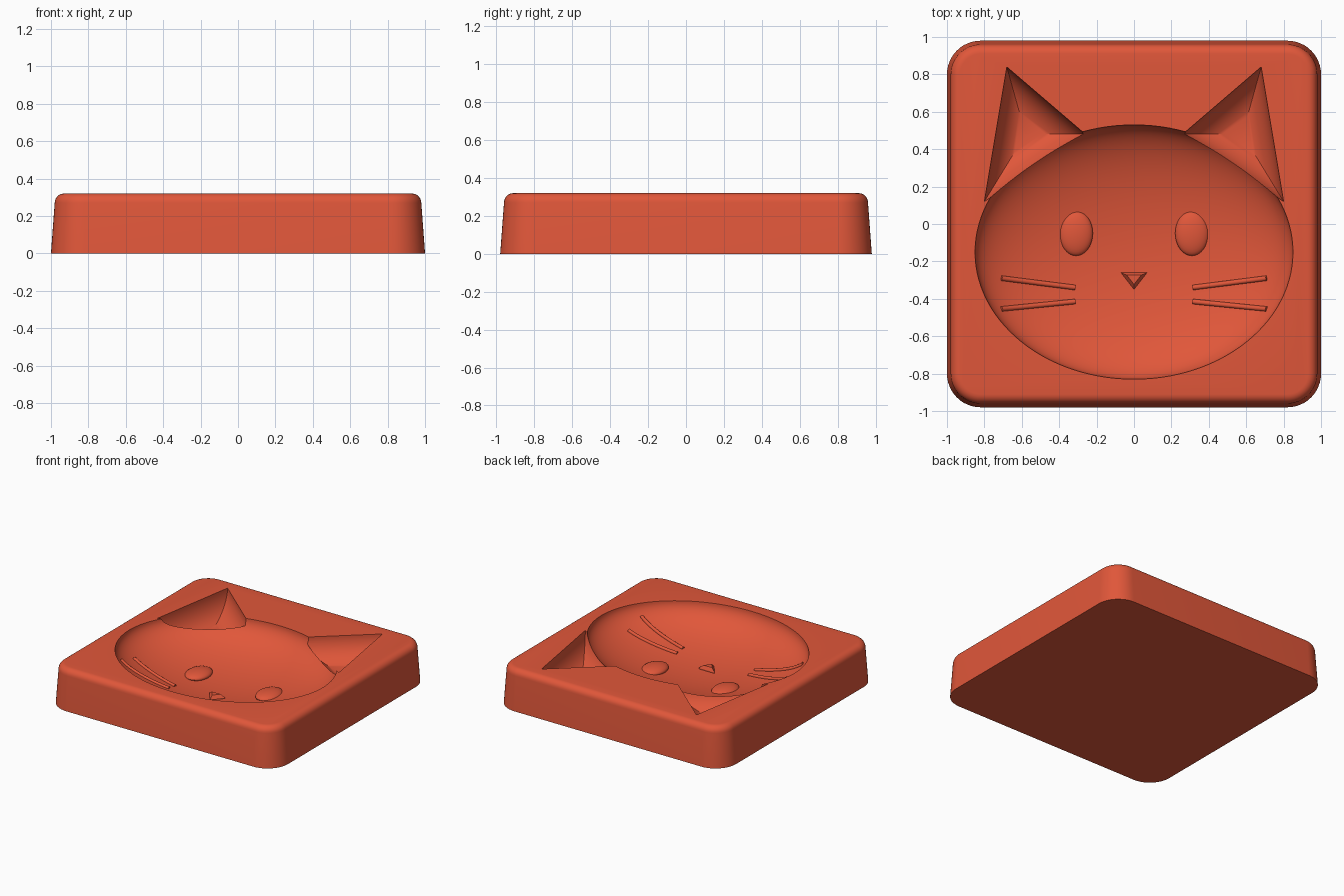
import bpy, bmesh
from math import sin, cos, pi, sqrt
from mathutils import Vector

if "Cube" in bpy.data.objects:
    bpy.data.objects.remove(bpy.data.objects["Cube"])

TOP = 0.32                      # height of the block
HEAD = Vector((0.85, 0.68, 0.26))   # radii of the head hollow
HEAD_Y = -0.15
EAR_DEPTH = 0.19

clay = bpy.data.materials.new("terracotta_red")
clay.use_nodes = True
colour = (0.75, 0.095, 0.042, 1)
clay.diffuse_color = colour
clay.node_tree.nodes["Principled BSDF"].inputs["Base Color"].default_value = colour


def make_object(name, bm):
    bmesh.ops.recalc_face_normals(bm, faces=bm.faces)
    mesh = bpy.data.meshes.new(name)
    bm.to_mesh(mesh)
    bm.free()
    mesh.materials.append(clay)
    obj = bpy.data.objects.new(name, mesh)
    bpy.context.collection.objects.link(obj)
    return obj


def loft(name, rings):
    """Skin a list of equal rings and cap both ends."""
    bm = bmesh.new()
    loops = [[bm.verts.new(p) for p in ring] for ring in rings]
    for a, b in zip(loops, loops[1:]):
        for i in range(len(a)):
            j = (i + 1) % len(a)
            bm.faces.new((a[i], a[j], b[j], b[i]))
    bm.faces.new(loops[0])
    bm.faces.new(loops[-1])
    return make_object(name, bm)


def ellipsoid(name, centre, radii, segments):
    bm = bmesh.new()
    bmesh.ops.create_uvsphere(bm, u_segments=segments, v_segments=segments // 2, radius=1)
    bmesh.ops.scale(bm, vec=radii, verts=bm.verts)
    bmesh.ops.translate(bm, vec=centre, verts=bm.verts)
    return make_object(name, bm)


def floor_z(x, y):
    r = (x / HEAD.x) ** 2 + ((y - HEAD_Y) / HEAD.y) ** 2
    return TOP - HEAD.z * sqrt(max(0, 1 - r))


def rounded_rect(inset, z, steps=12):
    radius = 0.18 - inset
    pts = []
    for corner, (sx, sy) in enumerate([(1, 1), (-1, 1), (-1, -1), (1, -1)]):
        for k in range(steps + 1):
            a = (corner + k / steps) * pi / 2
            pts.append((sx * 0.82 + radius * cos(a), sy * 0.80 + radius * sin(a), z))
    return pts


def smooth(obj, angle):
    bpy.ops.object.select_all(action='DESELECT')
    obj.select_set(True)
    bpy.context.view_layer.objects.active = obj
    bpy.ops.object.shade_smooth_by_angle(angle=angle)


# Block: tapered sides and a rounded top edge
rings = [rounded_rect(0, 0)]
for k in range(7):
    a = k / 6 * pi / 2
    rings.append(rounded_rect(0.02 + 0.05 * (1 - cos(a)), TOP - 0.05 * (1 - sin(a))))
block = loft("mold_block", rings)

# Cutters: head hollow and two curved three-sided ear hollows
cutters = [ellipsoid("head_cutter", (0, HEAD_Y, TOP), HEAD, 112)]
for side, word in ((1, "left"), (-1, "right")):
    tri = [Vector((side * x, y, 0)) for x, y in ((0.68, 0.84), (0.80, 0.12), (0.26, 0.48))]
    mid = sum(tri, Vector()) / 3
    levels = [(1, 0.1), (1, 0)]
    for k in range(1, 19):
        a = k / 18 * pi / 2
        levels.append((max(cos(a), 0.01), -EAR_DEPTH * sin(a)))
    rings = [[mid + (p - mid) * s + Vector((0, 0, TOP + z)) for p in tri] for s, z in levels]
    cutters.append(loft(word + "_ear_cutter", rings))

for cutter in cutters:
    cutter.hide_render = True
    mod = block.modifiers.new(cutter.name, 'BOOLEAN')
    mod.operation = 'DIFFERENCE'
    mod.solver = 'EXACT'
    mod.object = cutter
bpy.context.view_layer.update()
carved = bpy.data.meshes.new_from_object(
    block.evaluated_get(bpy.context.evaluated_depsgraph_get()))
block.modifiers.clear()
block.data = carved
for cutter in cutters:
    bpy.data.objects.remove(cutter)
smooth(block, 0.5)

# Eyes and whiskers, mirrored
for side, word in ((1, "left"), (-1, "right")):
    x, y = side * 0.31, -0.05
    eye = ellipsoid(word + "_eye", (x, y, floor_z(x, y)), (0.09, 0.12, 0.035), 32)
    smooth(eye, 0.6)
    for part, y0, y1 in (("upper", -0.34, -0.29), ("lower", -0.415, -0.455)):
        path = []
        for k in range(17):
            t = k / 16
            px, py = side * (0.315 + 0.395 * t), y0 + (y1 - y0) * t
            path.append(Vector((px, py, floor_z(px, py))))
        rings = []
        for k, p in enumerate(path):
            along = (path[min(k + 1, 16)] - path[max(k - 1, 0)]).normalized()
            across = along.cross(Vector((0, 0, 1))).normalized()
            up = across.cross(along)
            rings.append([p + 0.014 * (across * cos(a) + up * sin(a))
                          for a in (i * pi / 5 for i in range(10))])
        smooth(loft(f"{word}_{part}_whisker", rings), 0.7)

# Nose: small bevelled triangle
base = floor_z(0, -0.3)
nose_points = ((-0.07, -0.26), (0.07, -0.26), (0, -0.35))
rings = [[(x * s, -0.29 + (y + 0.29) * s, base + z) for x, y in nose_points]
         for s, z in ((1, -0.02), (1, 0.005), (0.55, 0.03))]
loft("nose", rings)
